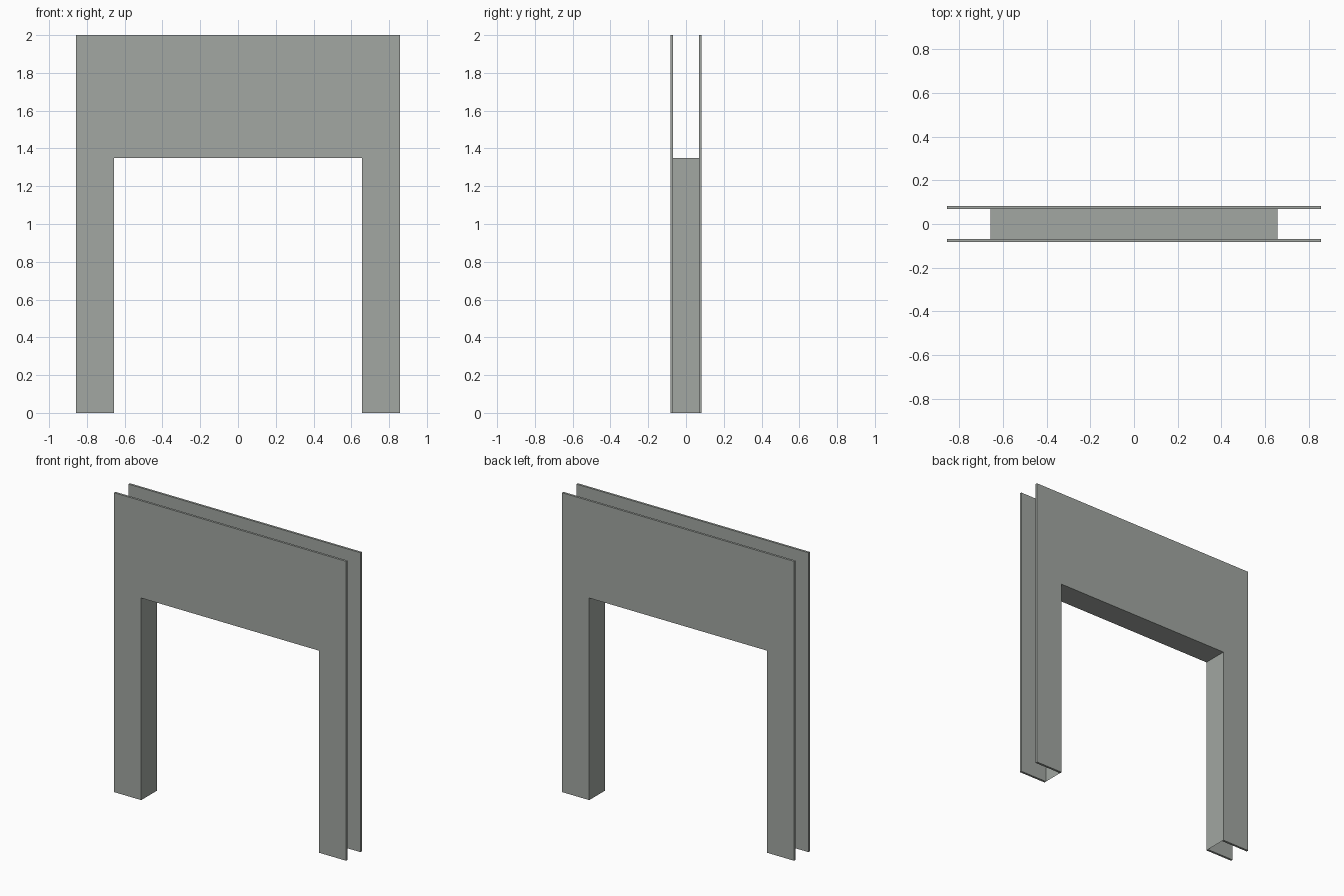
import bpy
import bmesh

if "Cube" in bpy.data.objects:
    bpy.data.objects.remove(bpy.data.objects["Cube"])

W, H = 0.857, 2.0        # outer half width, height
OW, OH = 0.657, 1.35     # opening half width, height
Y_OUT, Y_IN = 0.083, 0.068

grey = bpy.data.materials.new("warm grey metal")
grey.diffuse_color = (0.36, 0.385, 0.36, 1)
grey.use_nodes = True
grey.node_tree.nodes["Principled BSDF"].inputs["Base Color"].default_value = grey.diffuse_color


def make_object(name, bm):
    mesh = bpy.data.meshes.new(name)
    bm.to_mesh(mesh)
    bm.free()
    mesh.materials.append(grey)
    obj = bpy.data.objects.new(name, mesh)
    bpy.context.collection.objects.link(obj)


# Upside-down U outlines of the two face plates
outline = [(-W, 0), (-OW, 0), (-OW, OH), (OW, OH),
           (OW, 0), (W, 0), (W, H), (-W, H)]
for name, y0, y1 in (("front_plate", -Y_OUT, -Y_IN), ("back_plate", Y_IN, Y_OUT)):
    bm = bmesh.new()
    face = bm.faces.new([bm.verts.new((x, y0, z)) for x, z in outline])
    ext = bmesh.ops.extrude_face_region(bm, geom=[face])
    moved = [v for v in ext["geom"] if isinstance(v, bmesh.types.BMVert)]
    bmesh.ops.translate(bm, verts=moved, vec=(0, y1 - y0, 0))
    bmesh.ops.recalc_face_normals(bm, faces=bm.faces)
    make_object(name, bm)

# Thin sheet lining the opening between the plates, facing into the opening
bm = bmesh.new()
path = [(-OW, 0), (-OW, OH), (OW, OH), (OW, 0)]
rows = [[bm.verts.new((x, y, z)) for y in (-Y_IN, Y_IN)] for x, z in path]
for a, b in zip(rows, rows[1:]):
    bm.faces.new((a[0], a[1], b[1], b[0]))
bm.normal_update()
bm.faces.ensure_lookup_table()
if bm.faces[0].normal.x < 0:
    bmesh.ops.reverse_faces(bm, faces=bm.faces[:])
make_object("opening_lining", bm)
